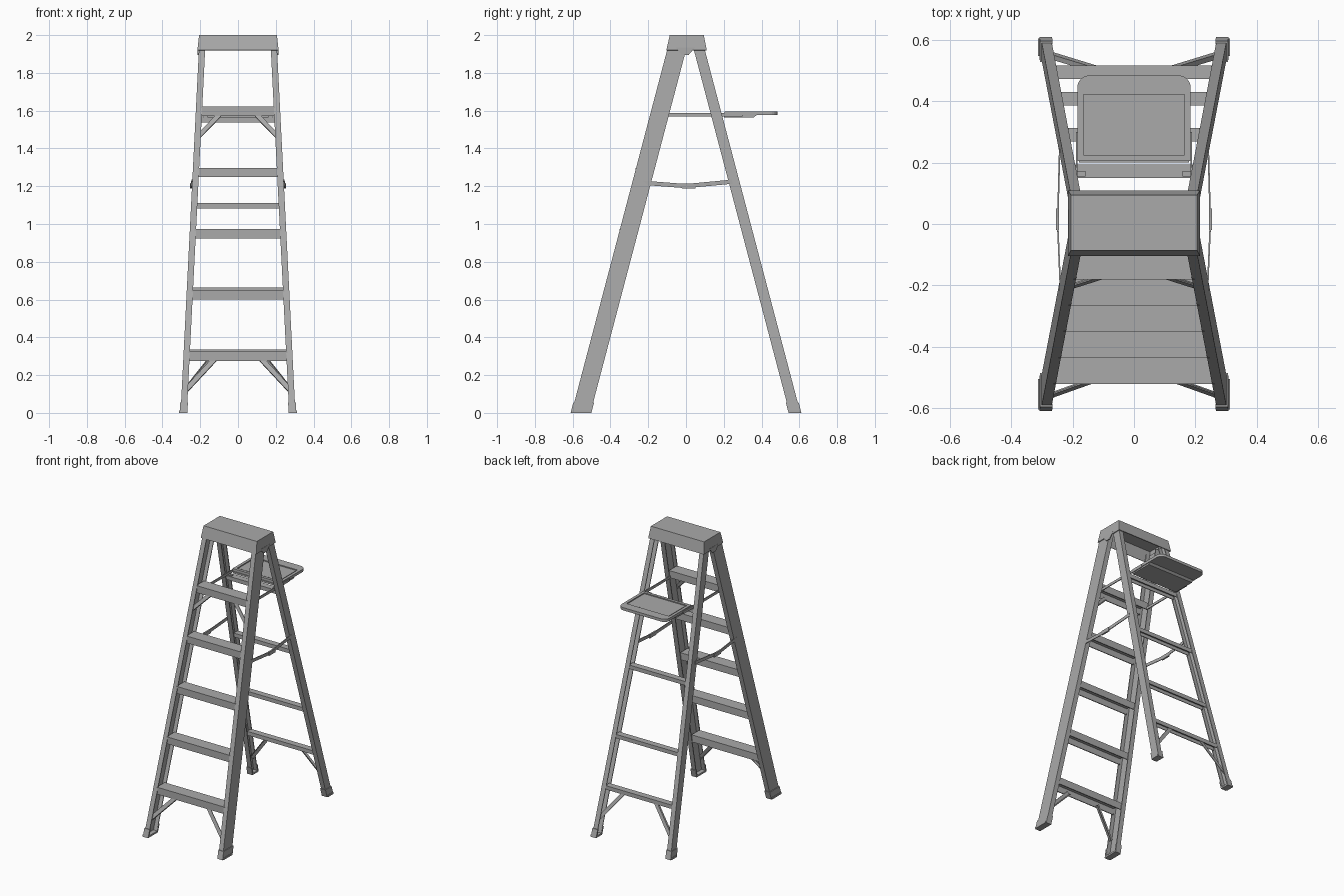
import bpy, bmesh
from math import cos, sin, pi
from mathutils import Vector

cube = bpy.data.objects.get("Cube")
if cube:
    bpy.data.objects.remove(cube, do_unlink=True)

GREY = (0.4, 0.4, 0.4, 1.0)
metal = bpy.data.materials.new("plain_grey")
metal.use_nodes = True
metal.diffuse_color = GREY
metal.node_tree.nodes["Principled BSDF"].inputs["Base Color"].default_value = GREY


def loft(name, a, b, mirror=False, open_start=False):
    """Solid between two matching loops of 3D points."""
    bm = bmesh.new()
    va = [bm.verts.new(p) for p in a]
    vb = [bm.verts.new(p) for p in b]
    n = len(va)
    for i in range(n):
        j = (i + 1) % n
        bm.faces.new((va[i], va[j], vb[j], vb[i]))
    if not open_start:
        bm.faces.new(va[::-1])
    bm.faces.new(vb)
    bmesh.ops.recalc_face_normals(bm, faces=bm.faces)
    me = bpy.data.meshes.new(name)
    bm.to_mesh(me)
    bm.free()
    me.materials.append(metal)
    ob = bpy.data.objects.new(name, me)
    bpy.context.collection.objects.link(ob)
    if mirror:
        ob.modifiers.new("mirror", "MIRROR").use_mirror_merge = False
    return ob


def box(name, x0, x1, y0, y1, z0, z1, mirror=False):
    loop = [(x0, y0), (x1, y0), (x1, y1), (x0, y1)]
    return loft(name, [(x, y, z0) for x, y in loop],
                [(x, y, z1) for x, y in loop], mirror)


def u_profile(w, d, t):
    """Channel outline: web along the second axis, flanges reaching w."""
    return [(0, 0), (w, 0), (w, t), (t, t), (t, d - t), (w, d - t), (w, d), (0, d)]


# Lines followed by the splayed rails
def rail_x(z):
    return 0.304 - 0.0505 * z


def rail_y(z):
    return 0.606 - 0.2635 * z


def channel_leg(name, side, w, d, t, z0, z1, grow=0.0):
    def loop(z):
        return [(rail_x(z) + grow - u, side * (rail_y(z) + grow - v), z)
                for u, v in u_profile(w + grow, d + 2 * grow, t)]
    return loft(name, loop(z0), loop(z1), mirror=True)


def channel_tread(name, half, y, z, depth, height, t):
    """Crosswise channel, open underneath; y is the low edge, z the top."""
    prof = [(y + v, z - u) for u, v in u_profile(height, depth, t)]
    return loft(name, [(-half, *p) for p in prof], [(half, *p) for p in prof])


def strip(name, a, b, wide, thick, normal, angle=False):
    """Flat or angle-section strap between two points, mirrored in x."""
    a, b, n = Vector(a), Vector(b), Vector(normal).normalized()
    s = (b - a).cross(n).normalized()
    h, t = wide / 2, thick
    prof = [(-h, 0), (h, 0), (h, t), (-h, t)]
    if angle:
        prof = [(-h, 0), (h, 0), (h, t), (t - h, t), (t - h, wide * 0.7), (-h, wide * 0.7)]
    return loft(name, [a + s * u + n * v for u, v in prof],
                [b + s * u + n * v for u, v in prof], mirror=True)


# Rails and feet
for label, side, depth in (("front", -1, 0.1), ("rear", 1, 0.058)):
    channel_leg(label + "_rails", side, 0.033, depth, 0.006, 0.006, 1.965)
    channel_leg(label + "_feet", side, 0.036, depth, 0.01, 0.0, 0.055, grow=0.005)
    y = side * rail_y(0)
    box(label + "_foot_pads", 0.268, 0.313, min(y, y - side * depth),
        max(y, y - side * depth), 0.0, 0.012, mirror=True)

# Front steps
for i in range(5):
    z = 0.325 + i * 0.324
    channel_tread(f"step_{i + 1}", rail_x(z) - 0.025, -rail_y(z) - 0.002, z, 0.087, 0.049, 0.006)

# Rear rungs
for i, z in enumerate((0.335, 0.665, 1.11, 1.565)):
    channel_tread(f"rear_rung_{i + 1}", rail_x(z) - 0.025, rail_y(z) - 0.044, z, 0.044, 0.027, 0.005)

# Diagonal braces
strip("front_lower_brace", (0.12, -0.51, 0.29), (0.283, -0.568, 0.115),
      0.026, 0.005, (0, 1, -0.25), angle=True)
strip("rear_lower_brace", (0.12, 0.512, 0.32), (0.283, 0.562, 0.115),
      0.024, 0.005, (0, -1, -0.25), angle=True)
strip("top_step_brace", (0.1, -0.175, 1.578), (0.21, -0.21, 1.465),
      0.024, 0.005, (0, 1, -0.25), angle=True)

# Folding spreaders with a hinge plate
strip("front_spreader", (0.236, -0.25, 1.22), (0.247, 0.01, 1.2), 0.022, 0.005, (1, 0, 0))
strip("rear_spreader", (0.247, -0.01, 1.2), (0.24, 0.245, 1.224), 0.022, 0.005, (1, 0, 0))
box("spreader_hinge", 0.244, 0.255, -0.02, 0.05, 1.188, 1.214, mirror=True)

# Top cap: hollow tapered shell with side tabs
def rect(hx, y0, y1, z):
    return [(-hx, y0, z), (hx, y0, z), (hx, y1, z), (-hx, y1, z)]


cap = loft("top_cap", rect(0.215, -0.104, 0.11, 1.92), rect(0.206, -0.086, 0.094, 2.0),
           open_start=True)
shell = cap.modifiers.new("wall", "SOLIDIFY")
shell.thickness = 0.007
shell.offset = -1
tab = [(-0.055, 1.935), (-0.022, 1.895), (0.014, 1.895), (0.048, 1.935)]
loft("cap_side_tabs", [(0.209, *p) for p in tab], [(0.215, *p) for p in tab], mirror=True)

# Work shelf with rounded rear corners and a shallow recess
R = 0.04
arc = [(cos(k * pi / 12) * R, sin(k * pi / 12) * R) for k in range(7)]
outline = [(-0.185, 0.205), (0.185, 0.205)]
outline += [(0.185 - R + x, 0.485 - R + y) for x, y in arc]
outline += [(R - 0.185 - x, 0.485 - R + y) for x, y in reversed(arc)]
shelf = loft("shelf_tray", [(x, y, 1.577) for x, y in outline],
             [(x, y, 1.596) for x, y in outline])
cutter = box("recess_cutter", -0.165, 0.165, 0.225, 0.422, 1.589, 1.62)
cutter.hide_render = True
cutter.hide_viewport = True
cut = shelf.modifiers.new("recess", "BOOLEAN")
cut.operation = "DIFFERENCE"
cut.object = cutter
box("shelf_tray_panel", -0.157, 0.157, 0.234, 0.414, 1.587, 1.5915)

# Deeper underside of the shelf, tapering to the rear
under = [(0.2, 1.565), (0.36, 1.565), (0.375, 1.578), (0.2, 1.578)]
loft("shelf_underside", [(-0.18, *p) for p in under], [(0.18, *p) for p in under])

# Shelf arms and hinge blocks
box("shelf_arms", 0.184, 0.19, -0.1, 0.3, 1.57, 1.588, mirror=True)
box("shelf_hinge_blocks", 0.158, 0.184, 0.155, 0.173, 1.563, 1.572, mirror=True)
